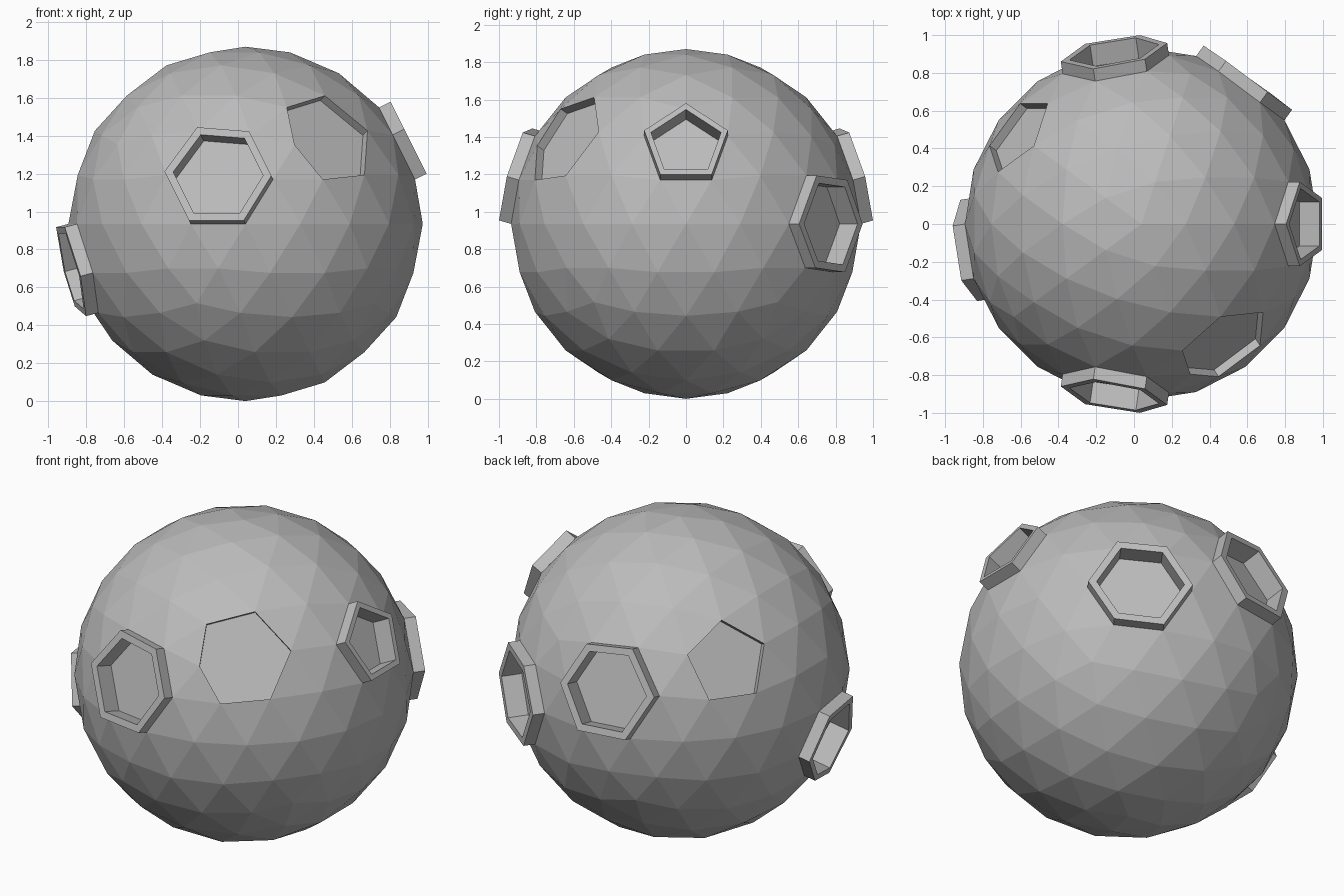
import bpy, bmesh
from mathutils import Vector

if "Cube" in bpy.data.objects:
    bpy.data.objects.remove(bpy.data.objects["Cube"])

R = 0.935
CENTRE = Vector((0.04, 0, R))
RIM_HEIGHT, RIM_SCALE, PIT_DEPTH, DENT_DEPTH = 0.068, 0.84, 0.118, 0.05

# Directions of the raised crater rings and of the plain sunken dents
RINGS = [(-.138, -.951, .276), (-.138, .951, .276), (-.959, -.161, -.232),
         (.588, .809, 0), (.894, 0, .447)]
DENTS = [(.50, -.70, .506), (-.724, .526, .447)]

# Low-poly globe
bm = bmesh.new()
bmesh.ops.create_icosphere(bm, subdivisions=3, radius=R)


def patch(direction):
    """Merge the triangles round the nearest vertex into one polygon."""
    d = Vector(direction).normalized()
    v = max(bm.verts, key=lambda v: v.co.normalized().dot(d))
    n = v.co.normalized()
    face = bmesh.ops.dissolve_faces(bm, faces=list(v.link_faces))["region"][0]
    return face, n


def extrude(face, offset, scale=1.0):
    """Extrude one polygon, shifting and scaling it about its middle."""
    face = bmesh.ops.extrude_discrete_faces(bm, faces=[face])["faces"][0]
    mid = face.calc_center_median()
    for v in face.verts:
        v.co = mid + (v.co - mid) * scale + offset
    return face


# Raised rings with a pit inside
for d in RINGS:
    f, n = patch(d)
    f = extrude(f, n * RIM_HEIGHT)
    f = extrude(f, Vector(), RIM_SCALE)
    extrude(f, n * -PIT_DEPTH)

# Sunken dents
for d in DENTS:
    f, n = patch(d)
    extrude(f, n * -DENT_DEPTH)

bmesh.ops.translate(bm, verts=bm.verts, vec=CENTRE)
bmesh.ops.recalc_face_normals(bm, faces=bm.faces)
mesh = bpy.data.meshes.new("cratered_globe")
bm.to_mesh(mesh)
bm.free()

# Plain grey stone
mat = bpy.data.materials.new("grey stone")
mat.diffuse_color = (0.5, 0.5, 0.5, 1)
mat.use_nodes = True
mat.node_tree.nodes["Principled BSDF"].inputs["Base Color"].default_value = mat.diffuse_color
mesh.materials.append(mat)
bpy.context.collection.objects.link(bpy.data.objects.new("cratered_globe", mesh))
